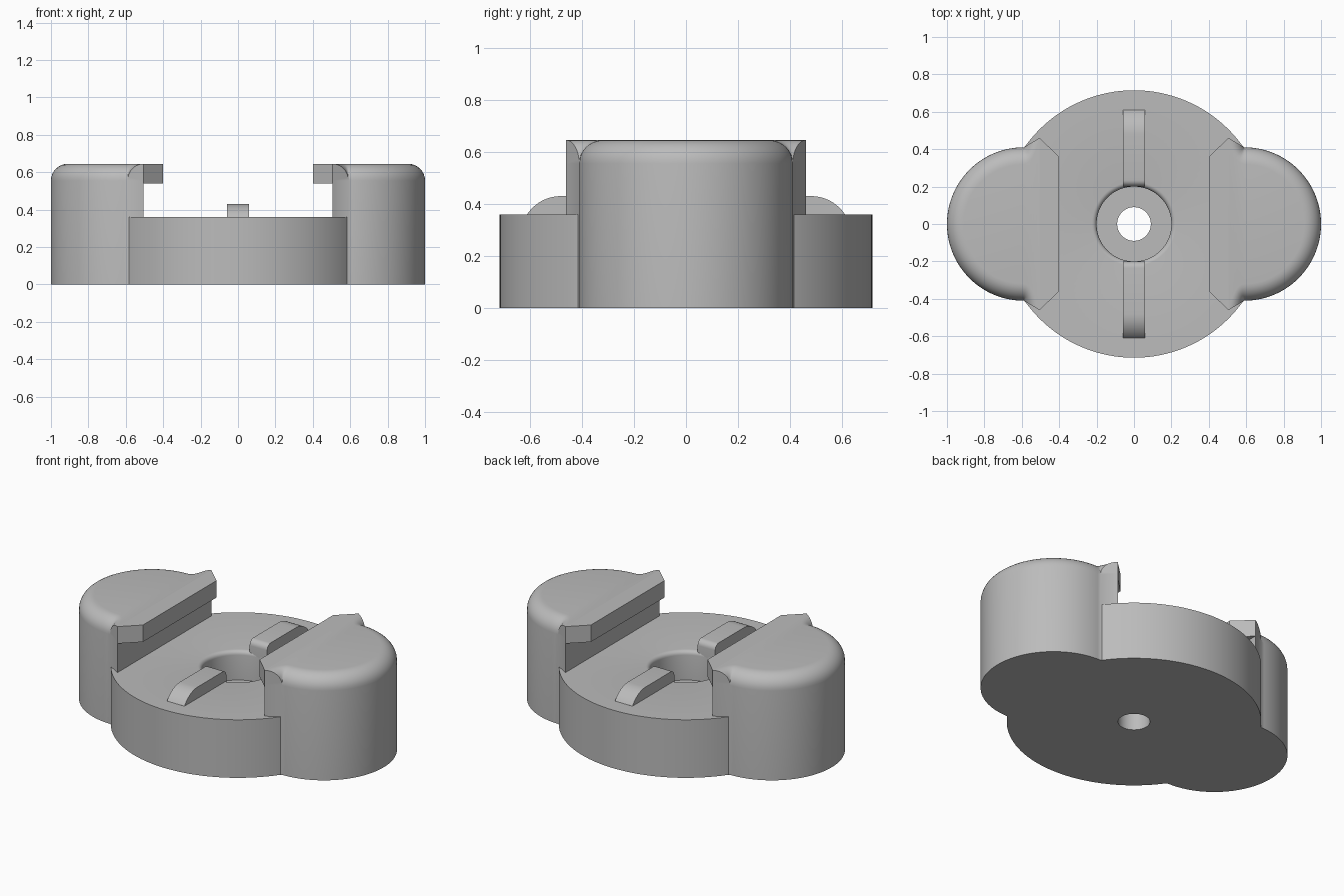
import bpy, bmesh, math
from mathutils import Vector

cube = bpy.data.objects.get("Cube")
if cube:
    bpy.data.objects.remove(cube)

grey = bpy.data.materials.new("plain grey")
grey.use_nodes = True
grey.diffuse_color = (0.5, 0.5, 0.5, 1)
grey.node_tree.nodes["Principled BSDF"].inputs["Base Color"].default_value = (0.5, 0.5, 0.5, 1)

TOP, DECK = 0.645, 0.36      # ear top, disc top
EAR_X, EAR_R = 0.59, 0.41    # ear centre and radius
FILLET = 0.09
NECK = Vector((0.505, 0.46))
LIP_X, LIP_Y, LIP_Z = 0.40, 0.36, 0.54


def finish(name, bm):
    bmesh.ops.remove_doubles(bm, verts=bm.verts, dist=1e-5)
    bmesh.ops.recalc_face_normals(bm, faces=bm.faces)
    mesh = bpy.data.meshes.new(name)
    bm.to_mesh(mesh)
    bm.free()
    mesh.materials.append(grey)
    obj = bpy.data.objects.new(name, mesh)
    bpy.context.collection.objects.link(obj)
    bpy.ops.object.select_all(action='DESELECT')
    obj.select_set(True)
    bpy.context.view_layer.objects.active = obj
    bpy.ops.object.shade_smooth_by_angle(angle=math.radians(32))
    return obj


def prism(name, points, offset):
    bm = bmesh.new()
    face = bm.faces.new([bm.verts.new(p) for p in points])
    new = bmesh.ops.extrude_face_region(bm, geom=[face])
    verts = [g for g in new["geom"] if isinstance(g, bmesh.types.BMVert)]
    bmesh.ops.translate(bm, verts=verts, vec=offset)
    return finish(name, bm)


def arc(cx, cy, r, a0, a1, n):
    angles = [math.radians(a0 + (a1 - a0) * i / n) for i in range(n + 1)]
    return [(cx + r * math.cos(a), cy + r * math.sin(a)) for a in angles]


# Round base with a stepped centre hole and softened rim
def base_disc():
    rim = arc(0.225, DECK - 0.025, 0.025, 180, 90, 5)
    profile = [(0.09, 0), (0.09, 0.18), (0.2, 0.18)] + rim + [(0.715, DECK), (0.715, 0)]
    bm = bmesh.new()
    verts = [bm.verts.new((r, 0, z)) for r, z in profile]
    edges = [bm.edges.new((v, verts[(i + 1) % len(verts)])) for i, v in enumerate(verts)]
    bmesh.ops.spin(bm, geom=verts + edges, cent=(0, 0, 0), axis=(0, 0, 1),
                   angle=math.tau, steps=128, use_duplicate=False)
    finish("base_disc", bm)


# One level of the ear outline: half circle, then a flare into the neck corner
def ear_outline(inset, blend):
    half = arc(EAR_X, 0, EAR_R - inset, 0, 90, 32)
    start = Vector(half[-1])
    end = Vector((EAR_X, EAR_R)).lerp(NECK, blend)
    bend = Vector((end.x * 0.6 + start.x * 0.4, start.y))
    for i in range(1, 7):
        t = i / 6
        half.append(tuple(start * (1 - t) ** 2 + bend * 2 * t * (1 - t) + end * t * t))
    half.append(tuple(NECK))
    return [(x, -y) for x, y in reversed(half[1:])] + half


def ear(name, side):
    levels = [(0, 0, 0)]
    for i in range(9):
        a = math.pi / 2 * i / 8
        levels.append((TOP - FILLET * (1 - math.sin(a)), FILLET * (1 - math.cos(a)), 1 - math.cos(a)))
    bm = bmesh.new()
    rings = [[bm.verts.new((side * x, y, z)) for x, y in ear_outline(inset, blend)]
             for z, inset, blend in levels]
    for low, high in zip(rings, rings[1:]):
        for i in range(len(low) - 1):
            bm.faces.new((low[i], low[i + 1], high[i + 1], high[i]))
    bm.faces.new(rings[0])
    bm.faces.new(rings[-1])
    # flat inner wall
    bm.faces.new([r[0] for r in rings] + [r[-1] for r in reversed(rings)])
    finish(name, bm)


base_disc()
for label, side in (("left", 1), ("right", -1)):
    ear(label + "_ear", side)
    # Overhanging lip with slanted ends
    plan = [(NECK.x, -NECK.y), (LIP_X, -LIP_Y), (LIP_X, LIP_Y), (NECK.x, NECK.y)]
    prism(label + "_lip", [(side * x, y, LIP_Z) for x, y in plan], (0, 0, TOP - LIP_Z))

# Raised ribs that curve down towards the outside
rib = arc(0.235, 0.395, 0.035, 180, 90, 6) + arc(0.48, 0.274, 0.156, 90, 33.5, 12)
rib += [(0.61, 0.31), (0.2, 0.31)]
for label, side in (("back", 1), ("front", -1)):
    prism(label + "_rib", [(-0.06, side * y, z) for y, z in rib], (0.12, 0, 0))
